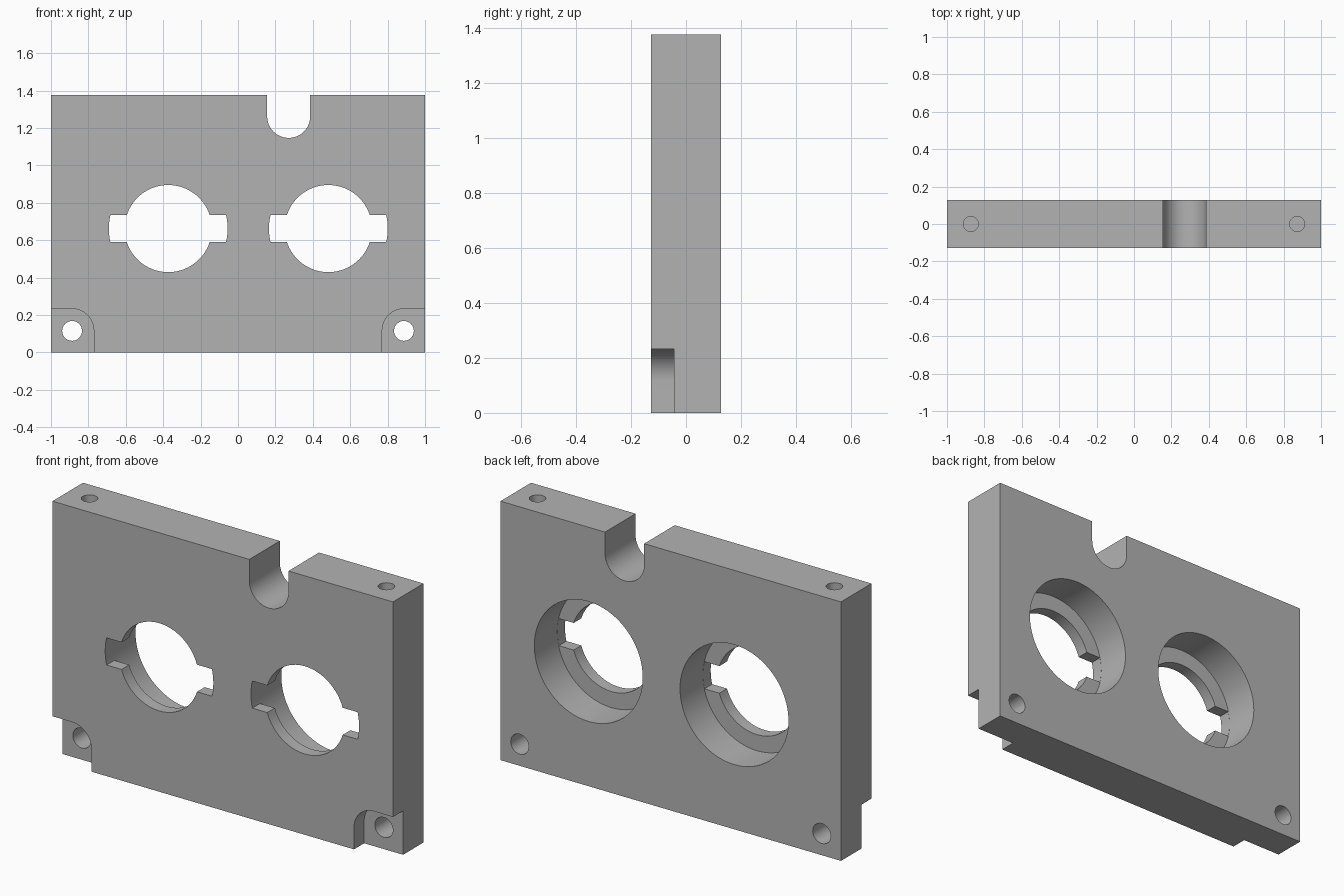
import bpy, bmesh
from math import pi, sin, cos, asin, radians
from mathutils import Matrix

cube = bpy.data.objects.get("Cube")
if cube:
    bpy.data.objects.remove(cube, do_unlink=True)

HALF_Y, HEIGHT = 0.128, 1.375
FRONT, BACK, OVER = -HALF_Y, HALF_Y, 0.1

grey = bpy.data.materials.new("plain grey")
grey.use_nodes = True
grey.diffuse_color = (0.45, 0.45, 0.45, 1)
grey.node_tree.nodes["Principled BSDF"].inputs["Base Color"].default_value = grey.diffuse_color


def arc(cx, cz, r, a0, a1, n=32):
    return [(cx + r * cos(a0 + (a1 - a0) * i / n),
             cz + r * sin(a0 + (a1 - a0) * i / n)) for i in range(n + 1)]


def circle(cx, cz, r, n=72):
    return arc(cx, cz, r, 0, 2 * pi, n)[:-1]


def prism(name, outline, y0, y1):
    """Extrude an x-z outline from y0 to y1."""
    bm = bmesh.new()
    face = bm.faces.new([bm.verts.new((x, y0, z)) for x, z in outline])
    new = bmesh.ops.extrude_face_region(bm, geom=[face])["geom"]
    bmesh.ops.translate(bm, vec=(0, y1 - y0, 0),
                        verts=[v for v in new if isinstance(v, bmesh.types.BMVert)])
    bmesh.ops.recalc_face_normals(bm, faces=bm.faces)
    mesh = bpy.data.meshes.new(name)
    bm.to_mesh(mesh)
    bm.free()
    mesh.materials.append(grey)
    obj = bpy.data.objects.new(name, mesh)
    bpy.context.collection.objects.link(obj)
    return obj


def cut(cutter):
    """Subtract a cutter from the plate and discard it."""
    mod = plate.modifiers.new("cut", "BOOLEAN")
    mod.operation, mod.solver, mod.object = "DIFFERENCE", "EXACT", cutter
    bpy.ops.object.modifier_apply(modifier=mod.name)
    bpy.data.objects.remove(cutter, do_unlink=True)


# Main plate
plate = prism("mounting_plate", [(-1, 0), (1, 0), (1, HEIGHT), (-1, HEIGHT)], FRONT, BACK)
bpy.ops.object.select_all(action="DESELECT")
plate.select_set(True)
bpy.context.view_layer.objects.active = plate

# Round openings with side slots in the front lip and a wider bore behind
R_IN, R_SLOT, R_BORE, SLOT_H, LIP = 0.233, 0.3175, 0.3185, 0.072, 0.064
a_in, a_slot = asin(SLOT_H / R_IN), asin(SLOT_H / R_SLOT)
for cx in (-0.373, 0.483):
    cz = 0.662
    outline = []
    for turn in (0, pi):
        outline += arc(cx, cz, R_SLOT, turn - a_slot, turn + a_slot, 10)
        outline += arc(cx, cz, R_IN, turn + a_in, turn + pi - a_in)
    cut(prism("slot_cutter", outline, FRONT - OVER, FRONT + LIP + 0.03))
    cut(prism("bore_cutter", circle(cx, cz, R_BORE), FRONT + LIP, BACK + OVER))

# Round-bottomed notch in the top edge
nx, nz, nr = 0.271, 1.262, 0.115
cut(prism("notch_cutter", arc(nx, nz, nr, pi, 2 * pi)
          + [(nx + nr, HEIGHT + OVER), (nx - nr, HEIGHT + OVER)], FRONT - OVER, BACK + OVER))

# Lower corner pockets, through holes and holes in the top edge
for s in (-1, 1):
    px, pz, pr = 0.887, 0.117, 0.116
    pocket = [(1 + OVER, -OVER), (1 + OVER, pz + pr)] + arc(px, pz, pr, pi / 2, pi, 20)
    pocket.append((px - pr, -OVER))
    cut(prism("pocket_cutter", [(s * x, z) for x, z in pocket], FRONT - OVER, -0.043))
    cut(prism("hole_cutter", circle(s * px, 0.115, 0.053, 40), FRONT - OVER, BACK + OVER))
    drill = prism("drill_cutter", circle(s * 0.872, 0, 0.04, 40), -OVER, 0.25)
    drill.data.transform(Matrix.Translation((0, 0, HEIGHT)) @ Matrix.Rotation(-pi / 2, 4, "X"))
    cut(drill)

bpy.ops.object.shade_smooth_by_angle(angle=radians(30))
